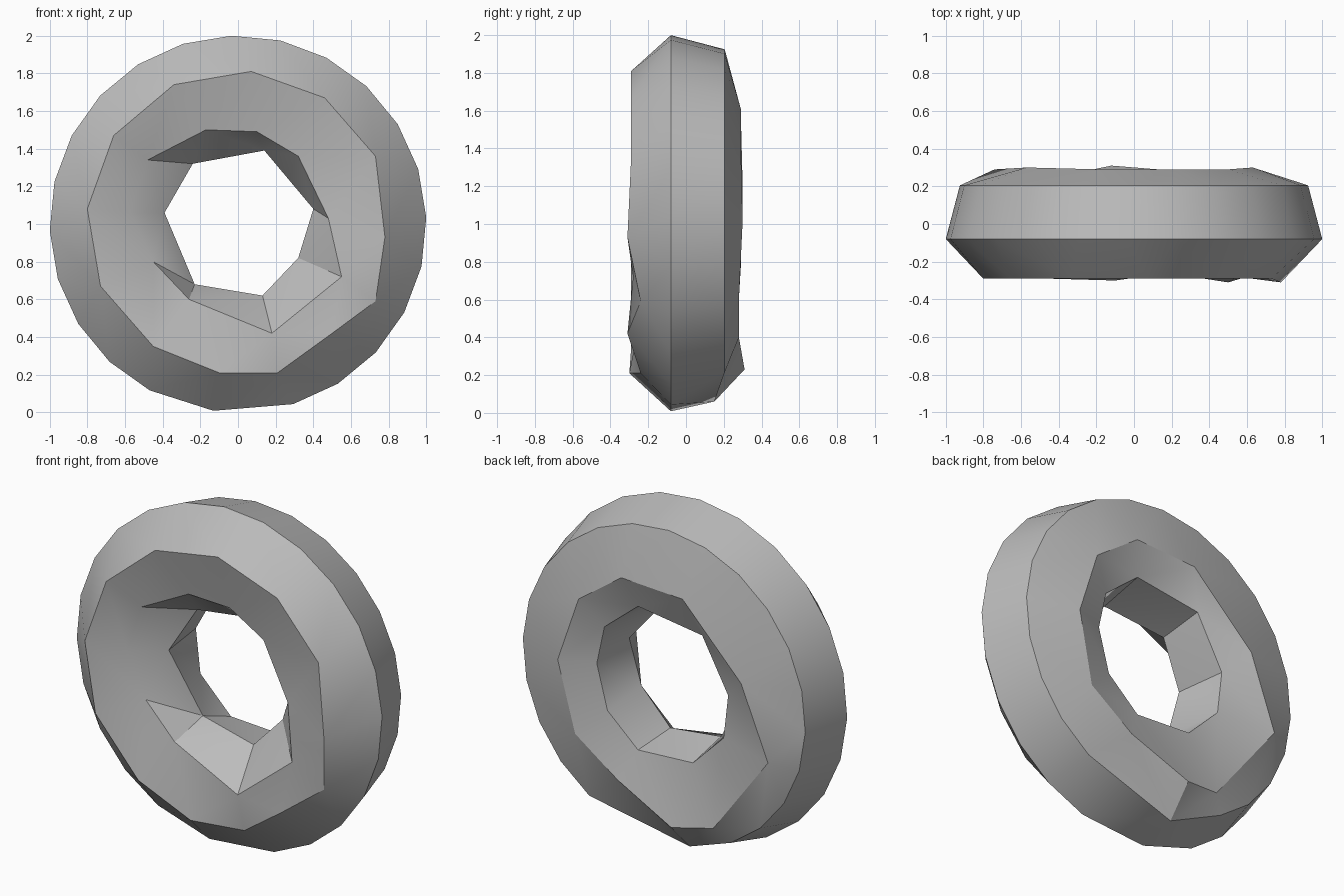
import bpy, bmesh, math

if "Cube" in bpy.data.objects:
    bpy.data.objects.remove(bpy.data.objects["Cube"])

# One stone-grey colour
grey = bpy.data.materials.new("stone_grey")
grey.diffuse_color = (0.5, 0.5, 0.5, 1)
grey.use_nodes = True
grey.node_tree.nodes["Principled BSDF"].inputs["Base Color"].default_value = grey.diffuse_color


def angle(p):
    """Clockwise angle from the top, seen from the front."""
    return math.atan2(p[0], p[2] - 1) % math.tau


def arc(radius, y, degrees):
    return [(radius * math.sin(math.radians(d)), y, 1 + radius * math.cos(math.radians(d)))
            for d in degrees]


def flat(y, points):
    """Ring from (x, z) pairs, or (x, z, own y) for chipped corners."""
    return [(p[0], p[2] if len(p) > 2 else y, p[1]) for p in points]


# Cross-section rings, from the front face around the outside to the hole
front_rim = flat(-0.29, [(0.07, 1.81), (0.46, 1.67), (0.73, 1.36), (0.78, 0.93, -0.31),
                         (0.73, 0.59, -0.24), (0.50, 0.42, -0.31), (0.21, 0.21, -0.24),
                         (-0.10, 0.21, -0.30), (-0.45, 0.35), (-0.73, 0.67), (-0.80, 1.08),
                         (-0.66, 1.47), (-0.34, 1.74)])
outer_edge = arc(1.0, -0.08, [-2 + 15 * i for i in range(12)] + [187.5, 208]
                 + [-2 + 15 * i for i in range(15, 24)])
back_edge = (arc(0.925, 0.205, [-2 + 15 * i for i in range(11)])
             + [(-0.13, 0.15, 0.06)]
             + arc(0.925, 0.205, [-2 + 15 * i for i in range(14, 24)]))
back_rim = flat(0.29, [(0.22, 1.61), (0.50, 1.41), (0.63, 1.02, 0.30), (0.53, 0.60, 0.28),
                       (0.25, 0.40, 0.28), (-0.12, 0.23, 0.31), (-0.36, 0.27, 0.26),
                       (-0.74, 0.77), (-0.57, 1.20, 0.30), (-0.18, 1.59)])
hole_back = flat(0.22, [(0.16, 1.43), (0.38, 1.25), (0.43, 1.02), (0.36, 0.76),
                        (0.16, 0.58), (-0.20, 0.60), (-0.40, 0.80), (-0.43, 1.06),
                        (-0.26, 1.37)])
hole_waist = flat(-0.04, [(0.14, 1.39, -0.08), (0.40, 1.08), (0.32, 0.82), (0.13, 0.62),
                          (-0.23, 0.68, 0.0), (-0.39, 1.06, -0.09), (-0.24, 1.32)])
hole_front = flat(-0.22, [(0.10, 1.49), (0.32, 1.36), (0.48, 1.03), (0.55, 0.72, -0.28),
                          (0.18, 0.42, -0.26), (-0.26, 0.60), (-0.45, 0.80), (-0.57, 1.06),
                          (-0.48, 1.34), (-0.17, 1.50)])
rings = [front_rim, outer_edge, back_edge, back_rim, hole_back, hole_waist, hole_front]

bm = bmesh.new()
loops = [[bm.verts.new(p) for p in sorted(r, key=angle)] for r in rings]


def bridge(a, b):
    """Stitch two rings of different counts with triangles, in order of angle."""
    ta, tb = [angle(v.co) for v in a], [angle(v.co) for v in b]
    shift = min(range(len(b)), key=lambda k: abs((tb[k] - ta[0] + math.pi) % math.tau - math.pi))
    b = b[shift:] + b[:shift]
    first = (tb[shift] - ta[0] + math.pi) % math.tau - math.pi
    ua = [t - ta[0] for t in ta] + [math.tau]
    ub = [first + (angle(v.co) - tb[shift]) % math.tau for v in b] + [first + math.tau]
    i = j = 0
    while i < len(a) or j < len(b):
        va, vb = a[i % len(a)], b[j % len(b)]
        step_a = j == len(b) or (i < len(a) and ua[i] + ua[i + 1] <= ub[j] + ub[j + 1])
        if step_a:
            i += 1
            bm.faces.new((va, a[i % len(a)], vb))
        else:
            j += 1
            bm.faces.new((va, b[j % len(b)], vb))


for k, loop in enumerate(loops):
    bridge(loop, loops[(k + 1) % len(loops)])
bmesh.ops.recalc_face_normals(bm, faces=bm.faces)

# Build the ring body
mesh = bpy.data.meshes.new("stone_ring")
bm.to_mesh(mesh)
bm.free()
mesh.materials.append(grey)
ring = bpy.data.objects.new("stone_ring", mesh)
bpy.context.collection.objects.link(ring)
bpy.context.view_layer.objects.active = ring
ring.select_set(True)
bpy.ops.object.shade_smooth_by_angle(angle=math.radians(30))
